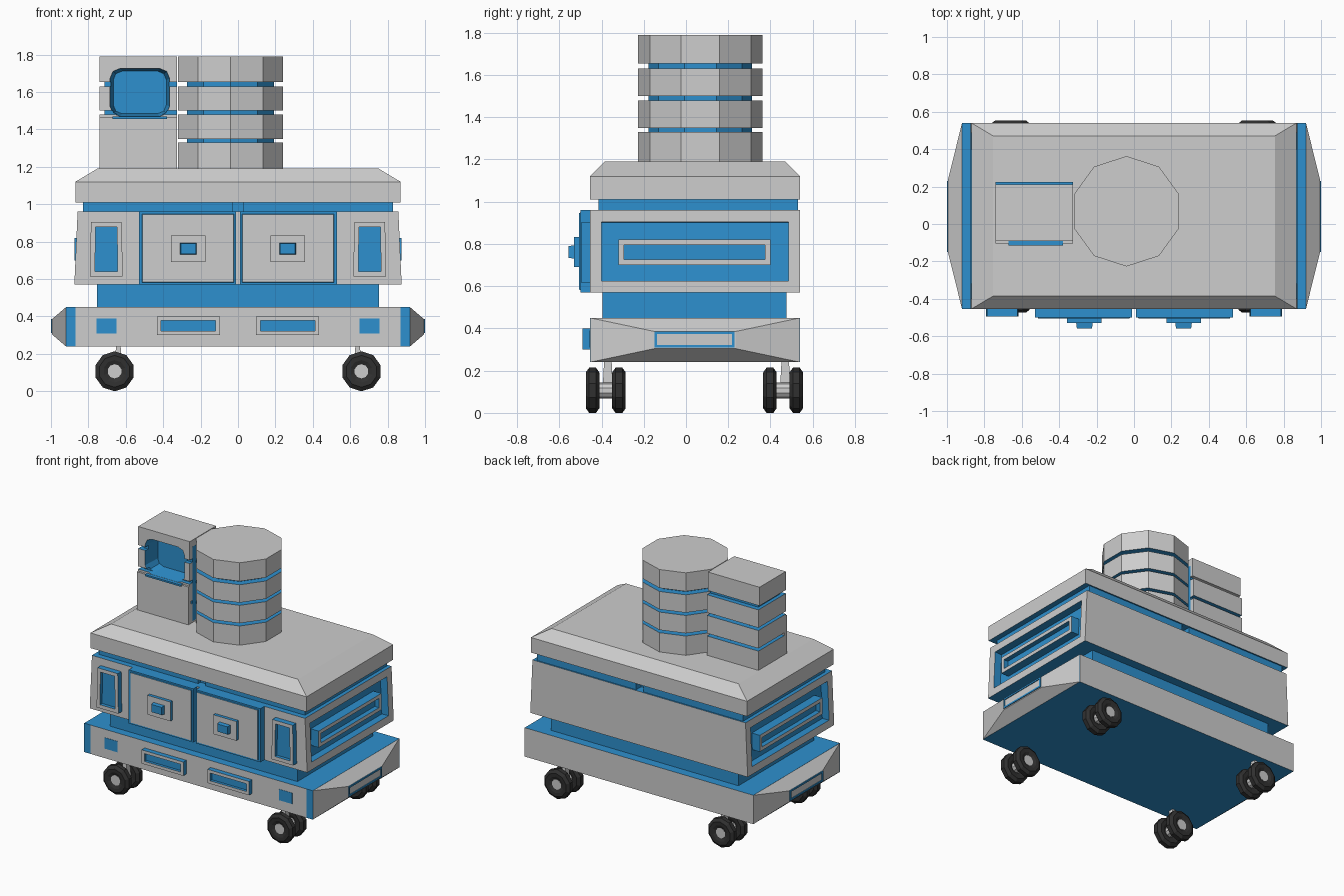
import bpy
import bmesh
import math
from mathutils import Vector, Matrix

if "Cube" in bpy.data.objects:
    bpy.data.objects.remove(bpy.data.objects["Cube"], do_unlink=True)


def material(name, rgb):
    m = bpy.data.materials.new(name)
    m.use_nodes = True
    m.diffuse_color = (*rgb, 1)
    m.node_tree.nodes["Principled BSDF"].inputs["Base Color"].default_value = (*rgb, 1)
    return m


PALETTE = [material("light grey", (0.61, 0.61, 0.61)),
           material("bright blue", (0.027, 0.28, 0.62)),
           material("tyre black", (0.03, 0.03, 0.03))]
GREY, BLUE, BLACK = range(len(PALETTE))
FRONT, BACK, LEFT, RIGHT = (0, -1, 0), (0, 1, 0), (1, 0, 0), (-1, 0, 0)
UP = (0, 0, 1)


def finish(name, bm, location=(0, 0, 0)):
    mesh = bpy.data.meshes.new(name)
    bm.to_mesh(mesh)
    bm.free()
    for m in PALETTE:
        mesh.materials.append(m)
    ob = bpy.data.objects.new(name, mesh)
    ob.location = location
    bpy.context.collection.objects.link(ob)
    return ob


def box(name, centre, size, col=BLUE, cap=None, fronts=(), face=GREY,
        rim=0, depth=0, pinch=None, round_y=0):
    """Box with coloured caps, coloured or recessed front faces and one end scaled."""
    bm = bmesh.new()
    bmesh.ops.create_cube(bm, size=1)
    for v in bm.verts:
        v.co = Vector(a * b for a, b in zip(v.co, size))
    if round_y:
        edges = [e for e in bm.edges
                 if abs(e.verts[0].co.y - e.verts[1].co.y) > size[1] / 2]
        bmesh.ops.bevel(bm, geom=edges, offset=round_y, segments=2, profile=0.5,
                        affect='EDGES')
    if pinch:
        side, factor = Vector(pinch[0]), pinch[1]
        for v in bm.verts:
            if v.co.dot(side) > 0:
                v.co = Vector(a * b for a, b in zip(v.co, factor))
    bm.normal_update()
    for f in bm.faces:
        f.material_index = BLUE if cap is not None and abs(f.normal.z) > 0.9 else col
    for direction in fronts:
        f = max(bm.faces, key=lambda f: f.normal.dot(Vector(direction)))
        f.material_index = face
        if rim:
            bmesh.ops.inset_individual(bm, faces=[f], thickness=rim,
                                       use_even_offset=True)
            shift = f.normal * -depth
            f.material_index = BLUE
            new = bmesh.ops.extrude_discrete_faces(bm, faces=[f])["faces"]
            bmesh.ops.translate(bm, verts=new[0].verts[:], vec=shift)
            for edge in new[0].edges:
                for g in edge.link_faces:
                    g.material_index = BLUE
            bm.normal_update()
    return finish(name, bm, centre)


def lathe(name, profile, sides, location, col, closed=False, along_y=False, rule=None):
    """Turned part from (radius, height) points, with flat sides."""
    bm = bmesh.new()
    rings = [[bm.verts.new((r * math.sin(math.tau * k / sides),
                            r * math.cos(math.tau * k / sides), h))
              for k in range(sides)] for r, h in profile]
    pairs = list(zip(rings, rings[1:]))
    if closed:
        pairs.append((rings[-1], rings[0]))
    else:
        bm.faces.new(rings[0])
        bm.faces.new(rings[-1])
    for a, b in pairs:
        for k in range(sides):
            n = (k + 1) % sides
            bm.faces.new((a[k], a[n], b[n], b[k]))
    bmesh.ops.recalc_face_normals(bm, faces=bm.faces[:])
    for f in bm.faces:
        f.material_index = rule(f) if rule else col
    if along_y:
        bm.transform(Matrix.Rotation(math.pi / 2, 4, 'X'))
    return finish(name, bm, location)


MID = 0.043    # depth centre of the cabinet
DEEP = 0.995   # depth of the cabinet
SIDES = ((1, "left", LEFT), (-1, "right", RIGHT))

# Chassis and stacked cabinet
box("chassis", (0, MID, 0.345), (1.74, DEEP, 0.21), GREY, cap=BLUE)
box("lower_neck", (0, 0.04, 0.51), (1.51, 0.87, 0.13))
box("cabinet", (0, MID, 0.765), (1.75, DEEP, 0.39), GREY, cap=BLUE,
    fronts=(LEFT, RIGHT), rim=0.055, depth=0.055, pinch=(UP, (0.98, 1, 1)))
box("upper_neck_core", (0, MID, 0.985), (1.5, 0.86, 0.06))
box("lid", (0, MID, 1.065), (1.74, DEEP, 0.11), GREY, cap=BLUE)
box("lid_slope", (0, MID, 1.155), (1.74, DEEP, 0.07), GREY,
    pinch=(UP, (0.865, 0.86, 1)))

for s, side, out in SIDES:
    # Bumpers at both ends
    box(side + "_bumper_band", (s * 0.895, MID, 0.345), (0.05, DEEP, 0.21), fronts=[BACK])
    box(side + "_bumper", (s * 0.957, MID, 0.345), (0.075, DEEP, 0.21), GREY,
        pinch=(out, (1, 0.39, 0.39)))
    box(side + "_bumper_handle", (s * 0.97, 0.04, 0.348), (0.06, 0.38, 0.075),
        fronts=[out], face=BLUE, rim=0.012, depth=0.008)
    # End grille and upper neck
    box(side + "_end_grille", (s * 0.842, 0.04, 0.76), (0.064, 0.72, 0.12),
        fronts=[out], rim=0.026, depth=0.035)
    box(side + "_upper_neck", (s * 0.43, 0.058, 0.985), (0.8, 0.945, 0.055))
    # Drawer with its pull
    box(side + "_drawer", (s * 0.27, -0.475, 0.765), (0.52, 0.05, 0.39))
    box(side + "_drawer_face", (s * 0.268, -0.502, 0.765), (0.495, 0.009, 0.37), BLUE,
        fronts=[FRONT], pinch=(FRONT, (0.985, 1, 0.98)))
    box(side + "_drawer_pull", (s * 0.265, -0.515, 0.762), (0.185, 0.03, 0.14),
        fronts=[FRONT])
    box(side + "_drawer_knob", (s * 0.265, -0.54, 0.762), (0.09, 0.035, 0.065),
        pinch=(FRONT, (0.9, 1, 0.85)))
    # Lamps and chassis slots
    box(side + "_lamp", (s * 0.704, -0.47, 0.76), (0.175, 0.05, 0.29),
        fronts=[FRONT], rim=0.026, depth=0.025, pinch=(UP, (0.94, 1, 1)))
    box(side + "_chassis_slot", (s * 0.265, -0.465, 0.35), (0.335, 0.05, 0.1),
        fronts=[FRONT], rim=0.022, depth=0.02)
    box(side + "_chassis_marker", (s * 0.703, -0.452, 0.35), (0.105, 0.009, 0.08))

    # Twin-wheel casters
    for y, end in ((-0.38, "front"), (0.46, "back")):
        label = side + "_" + end
        x = s * 0.66
        box(label + "_caster_stem", (x - s * 0.02, y + 0.01, 0.18), (0.04, 0.05, 0.14),
            GREY, pinch=(UP, (0.6, 0.7, 1)))
        lathe(label + "_axle", [(0.038, -0.085), (0.038, 0.085)], 10, (x, y, 0.107),
              GREY, along_y=True)
        for k, place in ((-1, "outer"), (1, "inner")):
            lathe(label + "_" + place + "_tyre",
                  [(0.036, -0.02), (0.06, -0.03), (0.085, -0.032), (0.107, -0.016),
                   (0.107, 0.016), (0.085, 0.032), (0.06, 0.03), (0.036, 0.02)],
                  10, (x, y + k * 0.0625, 0.107), BLACK, closed=True, along_y=True)

# Ten-sided banded drum
BANDS = [(1.19, 1.33), (1.35, 1.48), (1.5, 1.63), (1.655, 1.79)]
R, CORE = 0.295, 0.245
outline = []
for low, high in BANDS:
    if outline:
        outline.append((CORE, low))
    outline += [(R, low), (R, high)]
    if high < BANDS[-1][1]:
        outline.append((CORE, high))


def drum_colour(f):
    c = f.calc_center_median()
    groove = abs(f.normal.z) > 0.5 or c.xy.length < CORE
    return BLUE if groove and c.z < BANDS[-1][1] - 0.01 else GREY


lathe("drum", outline, 10, (-0.04, 0.068, 0), GREY, rule=drum_colour)

# Banded console beside the drum
console = [box("console_core", (-0.52, 0.065, 1.47), (0.39, 0.25, 0.54))]
for i, (low, high) in enumerate(BANDS):
    top = i == len(BANDS) - 1
    back = 0.212 if top else 0.225
    console.append(box("console_band_%d" % (i + 1),
                       (-0.533, (back - 0.09) / 2, (low + high) / 2),
                       (0.415, back + 0.09, high - low), GREY,
                       cap=None if top else BLUE))
box("console_front", (-0.533, -0.09, 1.328), (0.415, 0.03, 0.276), GREY)
box("screen_lip", (-0.525, -0.1, 1.463), (0.29, 0.03, 0.012))

# Rounded screen recess
cutter = box("screen_cutter", (-0.525, -0.05, 1.598), (0.33, 0.16, 0.265),
             round_y=0.055, pinch=(BACK, (0.86, 1, 0.86)))
cutter.hide_render = True
cutter.hide_viewport = True
cutter.display_type = 'WIRE'
for part in console:
    mod = part.modifiers.new("screen recess", 'BOOLEAN')
    mod.operation = 'DIFFERENCE'
    mod.solver = 'EXACT'
    mod.object = cutter
